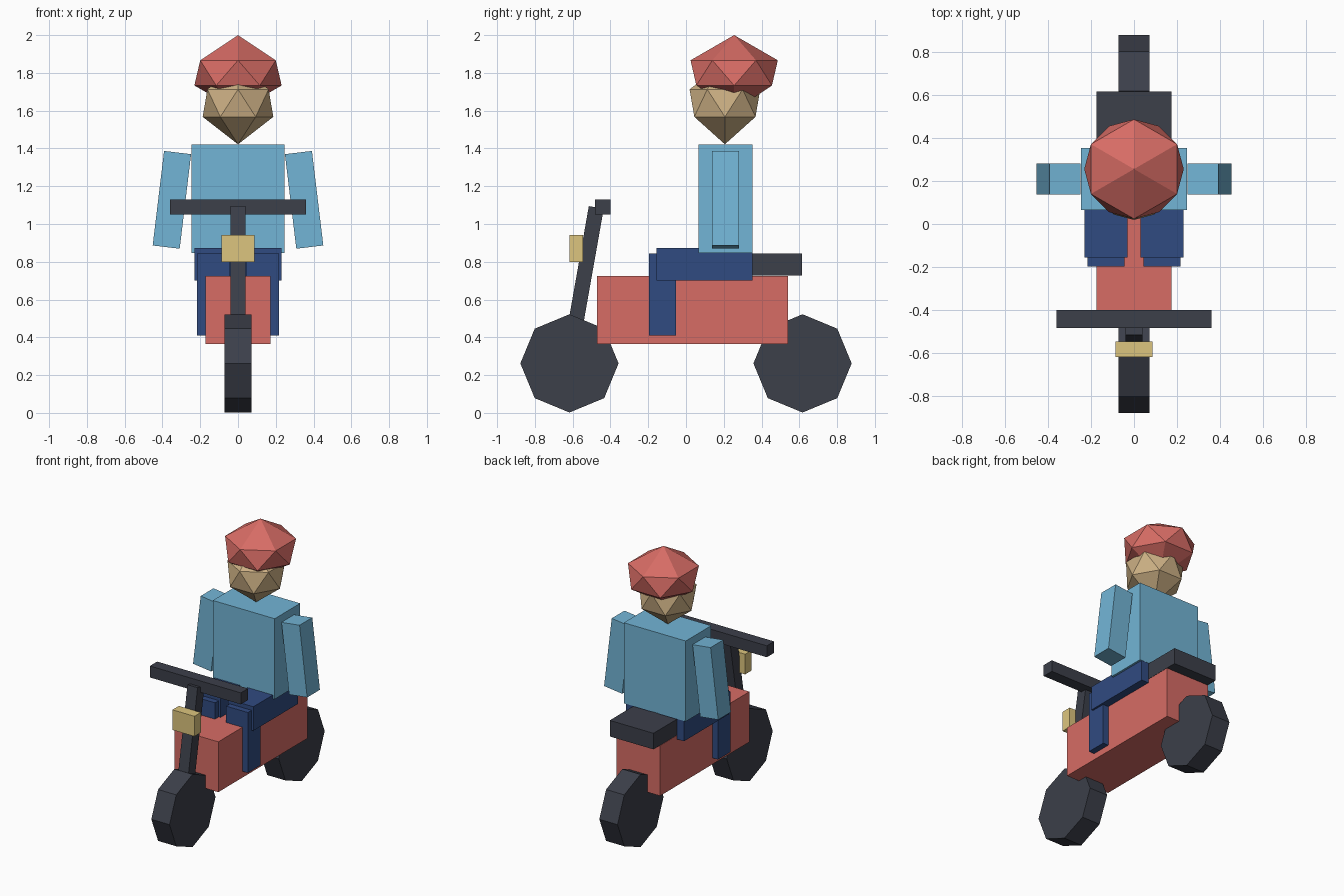
import bpy, bmesh, math
from mathutils import Matrix

if "Cube" in bpy.data.objects:
    bpy.data.objects.remove(bpy.data.objects["Cube"])


def material(name, rgb):
    m = bpy.data.materials.new(name)
    m.diffuse_color = (*rgb, 1)
    m.use_nodes = True
    m.node_tree.nodes["Principled BSDF"].inputs["Base Color"].default_value = m.diffuse_color
    return m


RED = material("red", (0.68, 0.15, 0.13))
DARK = material("dark", (0.045, 0.05, 0.068))
BLUE = material("light_blue", (0.17, 0.46, 0.67))
NAVY = material("navy", (0.03, 0.07, 0.22))
SKIN = material("skin", (0.60, 0.43, 0.23))
YELLOW = material("yellow", (0.72, 0.56, 0.21))


def finish(name, bm, mat, loc=(0, 0, 0), rot=(0, 0, 0)):
    bmesh.ops.recalc_face_normals(bm, faces=bm.faces)
    me = bpy.data.meshes.new(name)
    bm.to_mesh(me)
    bm.free()
    me.materials.append(mat)
    ob = bpy.data.objects.new(name, me)
    ob.location, ob.rotation_euler = loc, rot
    bpy.context.collection.objects.link(ob)
    return ob


def box(name, mat, center, size, rot=(0, 0, 0)):
    bm = bmesh.new()
    bmesh.ops.create_cube(bm, size=1)
    bmesh.ops.scale(bm, vec=size, verts=bm.verts)
    return finish(name, bm, mat, center, rot)


def wheel(name, y):
    bm = bmesh.new()
    bmesh.ops.create_cone(bm, cap_ends=True, segments=8, radius1=0.26, radius2=0.26,
                          depth=0.144, matrix=Matrix.Rotation(math.pi / 2, 4, 'Y'))
    return finish(name, bm, DARK, (0, y, 0.262))


def faceted_ball(name, mat, center, ring_radius, half_height):
    """Two staggered hexagon rings between two poles."""
    bm = bmesh.new()
    top = bm.verts.new((0, 0, half_height))
    bottom = bm.verts.new((0, 0, -half_height))
    rings = []
    for z, turn in ((half_height / 3, 0.5), (-half_height / 3, 0)):
        rings.append([bm.verts.new((ring_radius * math.cos((i + turn) * math.pi / 3),
                                    ring_radius * math.sin((i + turn) * math.pi / 3), z))
                      for i in range(6)])
    up, low = rings
    for i in range(6):
        j = (i + 1) % 6
        bm.faces.new((top, up[i], up[j]))
        bm.faces.new((up[i], low[i], low[j]))
        bm.faces.new((up[i], low[j], up[j]))
        bm.faces.new((bottom, low[j], low[i]))
    return finish(name, bm, mat, center)


# Scooter
wheel("front_wheel", -0.617)
wheel("rear_wheel", 0.617)
box("scooter_body", RED, (0, 0.035, 0.546), (0.346, 1.01, 0.36))
box("seat", DARK, (0, 0.355, 0.785), (0.346, 0.52, 0.115))
box("steering_column", DARK, (0, -0.536, 0.743), (0.08, 0.08, 0.70), (-0.175, 0, 0))
box("handlebar", DARK, (0, -0.441, 1.09), (0.72, 0.082, 0.082))
box("headlight", YELLOW, (0, -0.581, 0.87), (0.174, 0.072, 0.144))

# Rider
box("torso", BLUE, (0, 0.209, 1.134), (0.49, 0.288, 0.576))
for side, s in (("right", 1), ("left", -1)):
    box(side + "_arm", BLUE, (s * 0.35, 0.209, 1.128), (0.144, 0.144, 0.504), (0, -s * 0.12, 0))
    box(side + "_thigh", NAVY, (s * 0.13, 0.098, 0.786), (0.2, 0.506, 0.172))
    box(side + "_shin", NAVY, (s * 0.13, -0.125, 0.627), (0.172, 0.144, 0.432))
faceted_ball("head", SKIN, (0, 0.206, 1.64), 0.187, 0.218)
faceted_ball("helmet", RED, (0, 0.255, 1.80), 0.231, 0.20)
